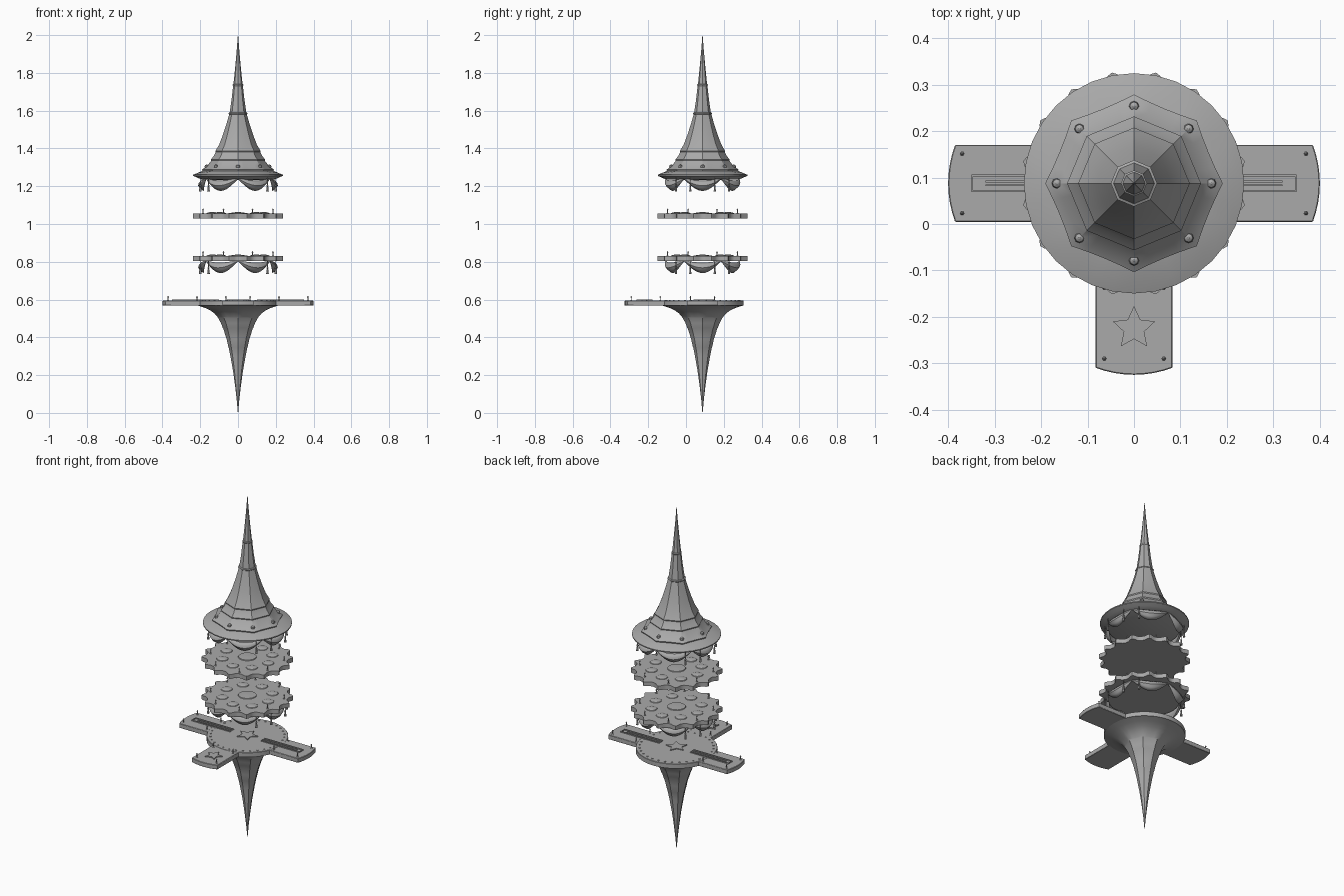
import bpy, bmesh, math
from math import sin, cos, pi, radians
from mathutils import Vector

if "Cube" in bpy.data.objects:
    bpy.data.objects.remove(bpy.data.objects["Cube"])

CY = 0.0875  # y of the tower axis

stone = bpy.data.materials.new("plain grey")
stone.use_nodes = True
GREY = (0.4, 0.4, 0.4, 1)
stone.diffuse_color = GREY
stone.node_tree.nodes["Principled BSDF"].inputs["Base Color"].default_value = GREY


def finish(name, bm, loc=(0, CY, 0), angle=30):
    bmesh.ops.remove_doubles(bm, verts=bm.verts, dist=0.00002)
    bmesh.ops.recalc_face_normals(bm, faces=bm.faces)
    mesh = bpy.data.meshes.new(name)
    bm.to_mesh(mesh)
    bm.free()
    mesh.materials.append(stone)
    ob = bpy.data.objects.new(name, mesh)
    ob.location = loc
    bpy.context.collection.objects.link(ob)
    bpy.ops.object.select_all(action='DESELECT')
    ob.select_set(True)
    bpy.context.view_layer.objects.active = ob
    bpy.ops.object.shade_smooth_by_angle(angle=radians(angle))
    return ob


def octagon(a):
    m = a % (pi / 4) - pi / 8
    return cos(pi / 8) / cos(m)


def lathe(bm, rings, seg, at=(0, 0, 0)):
    # each ring is radius, height, and how octagonal it is
    rows = []
    for r, z, k in rings:
        row = []
        for i in range(seg):
            a = 2 * pi * i / seg
            rr = r * (1 + k * (octagon(a) - 1))
            row.append(bm.verts.new((at[0] + rr * cos(a), at[1] + rr * sin(a), at[2] + z)))
        rows.append(row)
    for lo, hi in zip(rows, rows[1:]):
        for i in range(seg):
            j = (i + 1) % seg
            bm.faces.new((lo[i], lo[j], hi[j], hi[i]))
    bm.faces.new(rows[0])
    bm.faces.new(rows[-1])


def prism(bm, outline, z0, z1):
    low = [bm.verts.new((x, y, z0)) for x, y in outline]
    high = [bm.verts.new((x, y, z1)) for x, y in outline]
    bm.faces.new(low[::-1])
    bm.faces.new(high)
    for i in range(len(low)):
        j = (i + 1) % len(low)
        bm.faces.new((low[i], low[j], high[j], high[i]))


def polar(r, a):
    return (r * cos(a), r * sin(a))


def star(r, cx=0, cy=0):
    pts = []
    for i in range(10):
        x, y = polar(r if i % 2 == 0 else r * 0.48, pi / 2 + i * pi / 5)
        pts.append((cx + x, cy + y))
    return pts


def pegs(name, spots, z):
    bm = bmesh.new()
    for x, y in spots:
        lathe(bm, [(.006, 0, 0), (.006, .003, 0), (.0025, .005, 0), (.0025, .017, 0),
                   (.005, .02, 0), (.001, .026, 0)], 6, (x, y, z))
    finish(name, bm)


# Spired roof with overlapping octagonal layers
bm = bmesh.new()
lathe(bm, [(.001, 1.232, 0), (.19, 1.235, 0), (.215, 1.245, 0), (.237, 1.255, 0), (.237, 1.261, 0),
           (.21, 1.272, 0), (.188, 1.281, 1.2), (.191, 1.288, 1.2), (.165, 1.305, 1),
           (.142, 1.335, 1), (.144, 1.341, 1), (.127, 1.362, 1), (.118, 1.38, 1), (.12, 1.386, 1),
           (.1, 1.42, .8), (.08, 1.472, .8), (.061, 1.53, .9), (.047, 1.58, 1),
           (.05, 1.583, 1), (.05, 1.588, 1), (.044, 1.591, 1), (.034, 1.66, 1),
           (.026, 1.731, 1), (.028, 1.734, 1), (.028, 1.738, 1), (.024, 1.741, 1),
           (.014, 1.84, 1), (.006, 1.93, 1), (.0008, 2.0, 1)], 32)
finish("spire_roof", bm)

# Round studs on the roof skirt
bm = bmesh.new()
for i in range(8):
    x, y = polar(.166, i * pi / 4)
    lathe(bm, [(.008, -.008, 0), (.011, 0, 0), (.009, .008, 0), (.002, .013, 0)], 8, (x, y, 1.302))
finish("roof_studs", bm)


# Scalloped middle floors with raised domes
def floor(name, z):
    outline = []
    for i in range(16):
        a = (i + .5) * pi / 8
        for off, r in ((-.042, .238), (0, .243), (.042, .238), (.11, .221), (pi / 16, .216), (.283, .221)):
            outline.append(polar(r, a + off))
    bm = bmesh.new()
    prism(bm, outline, z, z + .025)
    for i in range(8):
        x, y = polar(.135, i * pi / 4)
        lathe(bm, [(.032, 0, 0), (.03, .003, 0), (.018, .007, 0), (.002, .008, 0)], 12, (x, y, z + .025))
    lathe(bm, [(.05, 0, 0), (.048, .004, 0), (.002, .006, 0)], 16, (0, 0, z + .025))
    finish(name, bm)
    pegs(name + "_pegs", [polar(.2, (i + .5) * pi / 4) for i in range(8)], z + .025)


floor("upper_floor", 1.03)
floor("lower_floor", .805)


# Draped cloth swags and hanging tassels under a ring
def drapery(name, r, z):
    bm = bmesh.new()
    n = 12
    for s in range(6):
        rows = []
        for v in range(5):
            t = v / 4
            row = []
            for u in range(n + 1):
                h = sin(pi * u / n)
                a = pi / 6 + (s + u / n) * pi / 3
                rr = r + h * (.022 * sin(pi * t) - .012 * t)
                drop = h * (.012 + .05 * t) + .006 * t
                row.append(bm.verts.new((*polar(rr, a), z - drop)))
            rows.append(row)
        for a, b in zip(rows, rows[1:]):
            for i in range(n):
                bm.faces.new((a[i], a[i + 1], b[i + 1], b[i]))
    ob = finish(name + "_swags", bm)
    mod = ob.modifiers.new("cloth", 'SOLIDIFY')
    mod.thickness = .003
    bm = bmesh.new()
    for corner in (30, 150, 210, 330):
        for off in (-12, 12):
            x, y = polar(r + .015, radians(corner + off))
            lathe(bm, [(.007, -.072, 0), (.005, -.05, 0), (.003, -.046, 0), (.006, -.042, 0),
                       (.003, -.036, 0), (.002, -.034, 0), (.002, .004, 0)], 6, (x, y, z))
    finish(name + "_tassels", bm)


drapery("roof", .195, 1.243)
drapery("floor", .195, .808)

# Base platform: round deck
TOP = .595
bm = bmesh.new()
lathe(bm, [(.217, .568, 0), (.217, TOP - .002, 0), (.215, TOP, 0)], 48)
finish("round_deck", bm)


# Three arms with bowed ends
def arm(name, angle, reach, z1=TOP):
    outline = [(.1, -.083)]
    for i in range(9):
        t = i / 4 - 1
        outline.append((reach - .015 * t * t, .083 * t))
    outline.append((.1, .083))
    bm = bmesh.new()
    prism(bm, outline, .568, z1 - .001)
    ob = finish(name, bm)
    ob.rotation_euler.z = radians(angle)
    bv = ob.modifiers.new("edge", 'BEVEL')
    bv.width = .002
    bv.segments = 1


arm("left_arm", 0, .4)
arm("right_arm", 180, .4)
arm("front_arm", 270, .412)

# Raised slot frames with twin rails on the side arms
for name, s in (("left", 1), ("right", -1)):
    bm = bmesh.new()
    for x0, x1, y0, y1, h in ((.1, .35, -.019, -.015, .005), (.1, .35, .015, .019, .005),
                              (.346, .35, -.019, .019, .005), (.1, .32, -.006, -.002, .004),
                              (.1, .32, .002, .006, .004)):
        pts = [(x0, y0), (x1, y0), (x1, y1), (x0, y1)]
        prism(bm, [(s * x, s * y) for x, y in pts], TOP - .004, TOP + h)
    finish(name + "_slot_frame", bm)

# Stars on the front arm and at the deck centre
bm = bmesh.new()
prism(bm, star(.048, 0, -.312), TOP - .003, TOP + .005)
prism(bm, star(.06), TOP - .003, TOP + .005)
finish("raised_stars", bm)

# Rivets round the deck rim
bm = bmesh.new()
for i in range(32):
    x, y = polar(.197, (i + .5) * pi / 16)
    lathe(bm, [(.006, 0, 0), (.004, .003, 0), (.001, .004, 0)], 6, (x, y, TOP - .0005))
finish("rim_rivets", bm)

spots = [(x * sx, y * sy) for x in (.37, .217) for y in (.064,) for sx in (1, -1) for sy in (1, -1)]
spots += [(sx * .064, y) for sx in (1, -1) for y in (-.377, -.224)]
pegs("deck_pegs", spots, TOP - .002)

# Tapering spike below the deck
bm = bmesh.new()
lathe(bm, [(.0008, 0, 1), (.007, .07, 1), (.015, .14, 1), (.026, .22, 1), (.04, .3, 1), (.049, .345, .9),
           (.051, .349, .9), (.06, .39, .8), (.078, .446, 1), (.081, .45, 1), (.09, .475, 1),
           (.105, .503, 1), (.109, .508, 1), (.125, .527, .6), (.15, .545, .3), (.18, .558, 0),
           (.213, .568, 0), (.213, .575, 0)], 32)
finish("lower_spike", bm)
